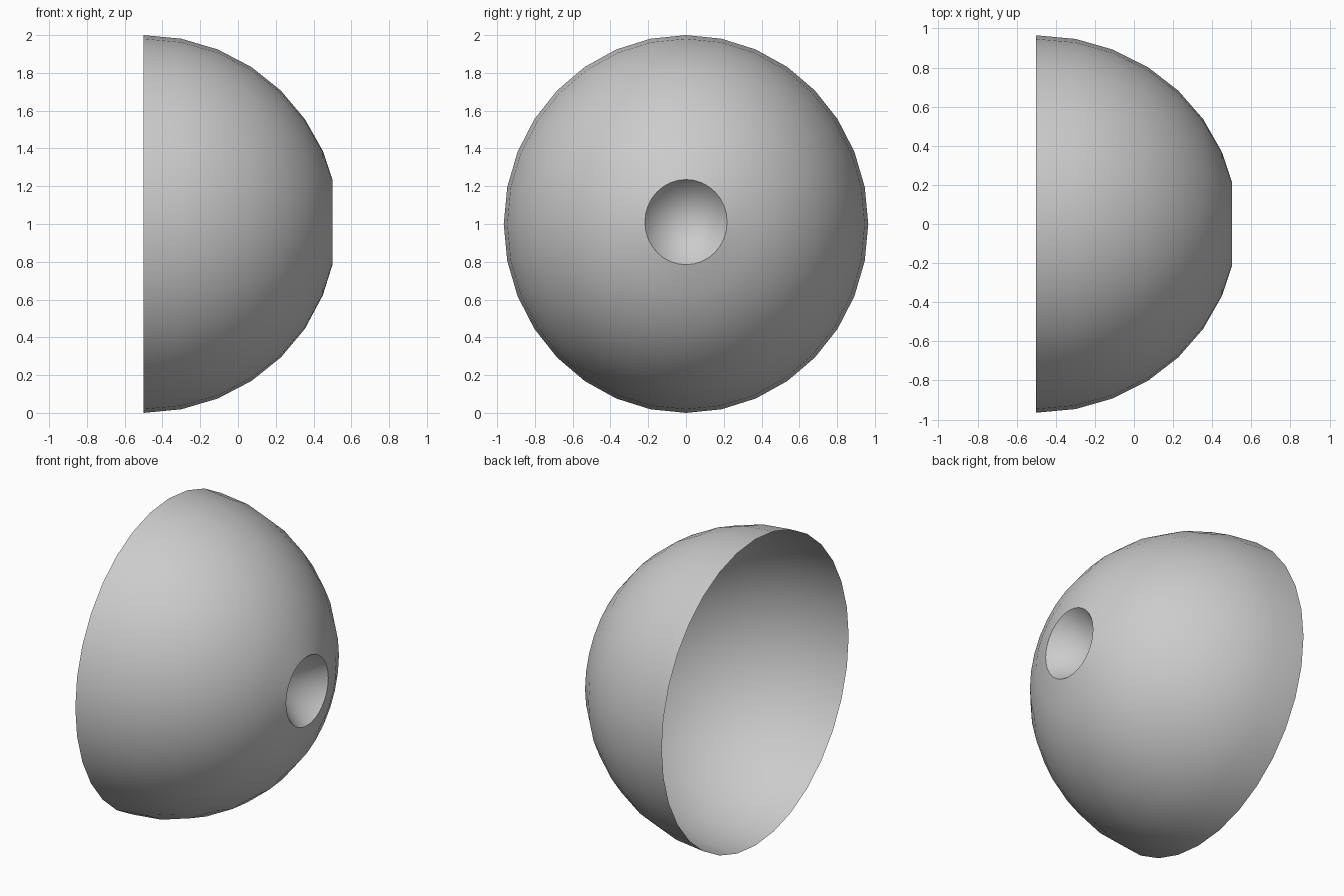
import bpy, bmesh, math

if "Cube" in bpy.data.objects:
    bpy.data.objects.remove(bpy.data.objects["Cube"])

SEG = 32                      # sides around the axis (axis runs along x)
RY, RZ, DEPTH = 0.965, 1.0, 1.027
CZ = 1.0

# half-sphere profile (x, relative radius), ending at the flat-cut front hole
profile = [(-0.5 + DEPTH * math.sin(math.radians(11.25 * i)),
            math.cos(math.radians(11.25 * i))) for i in range(7)]
profile.append((0.5, 0.2256))

bm = bmesh.new()


def ring(x, r, lift=0.0):
    """One slightly oval ring of points around the x axis."""
    pts = []
    for k in range(SEG):
        a = 2 * math.pi * k / SEG
        pts.append(bm.verts.new((x, r * RY * math.cos(a), CZ + lift + r * RZ * math.sin(a))))
    return pts


# open bowl-shaped shell
rings = [ring(x, r, 0.01 if i == 7 else 0.005 if i == 6 else 0)
         for i, (x, r) in enumerate(profile)]
for a, b in zip(rings, rings[1:]):
    for k in range(SEG):
        n = (k + 1) % SEG
        bm.faces.new((a[k], a[n], b[n], b[k]))

# cone-shaped dent sunk into the front hole
tip = bm.verts.new((0.22, 0, CZ + 0.012))
last = rings[-1]
for k in range(SEG):
    bm.faces.new((last[k], last[(k + 1) % SEG], tip))

mesh = bpy.data.meshes.new("dented_dome")
bm.to_mesh(mesh)
bm.free()
dome = bpy.data.objects.new("dented_dome", mesh)
bpy.context.collection.objects.link(dome)

# smooth shading with a crisp hole edge
bpy.context.view_layer.objects.active = dome
dome.select_set(True)
bpy.ops.object.shade_smooth_by_angle(angle=math.radians(30))
